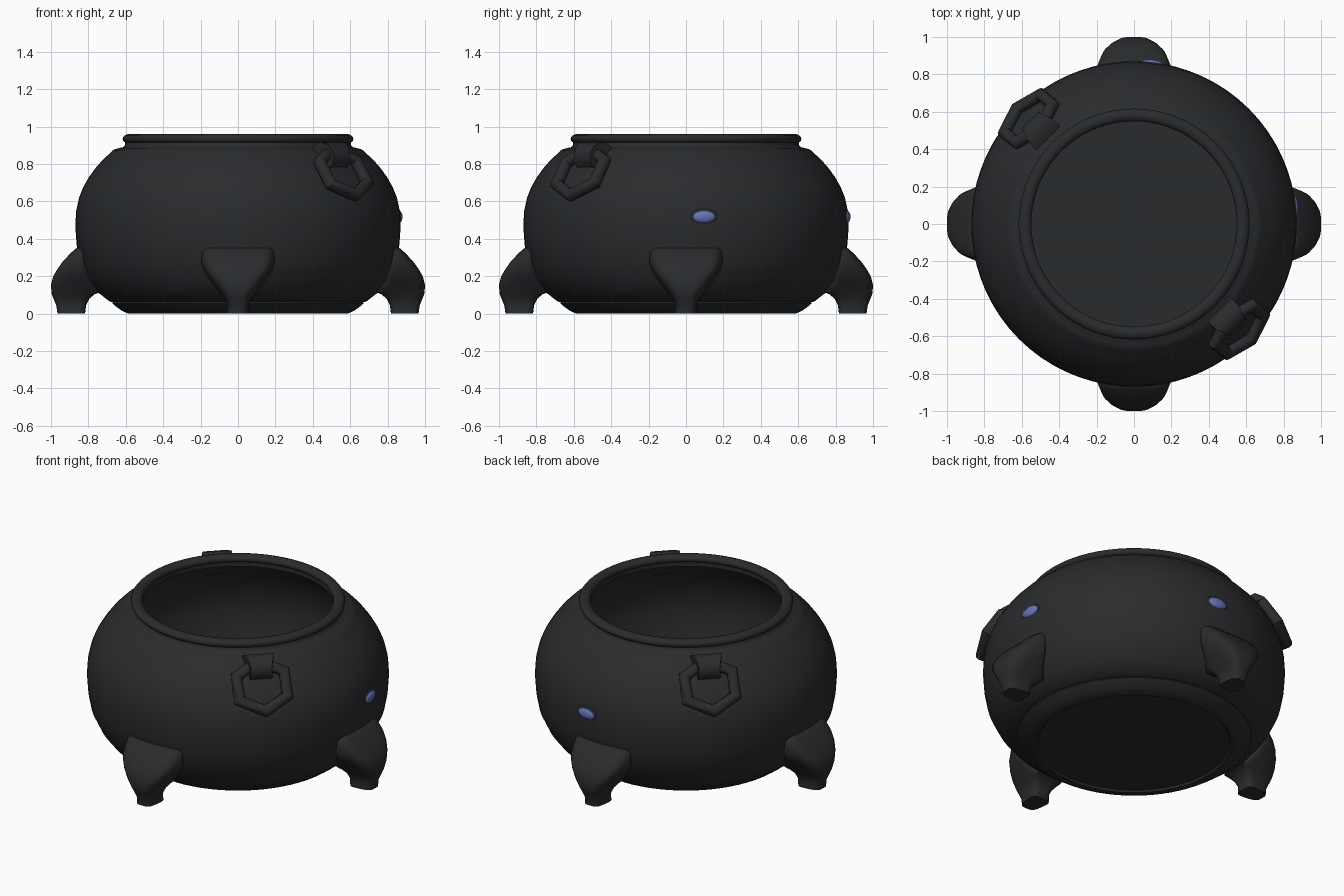
import bpy, bmesh
from math import sin, cos, pi, copysign
from mathutils import Matrix, Vector

if "Cube" in bpy.data.objects:
    bpy.data.objects.remove(bpy.data.objects["Cube"])


def material(name, rgb):
    m = bpy.data.materials.new(name)
    m.diffuse_color = (*rgb, 1)
    m.use_nodes = True
    m.node_tree.nodes["Principled BSDF"].inputs["Base Color"].default_value = m.diffuse_color
    return m


IRON = material("dark_iron", (0.023, 0.024, 0.026))
BLUE = material("blue_gem", (0.13, 0.17, 0.50))


def make(name, bm, mat, angle=40):
    bmesh.ops.recalc_face_normals(bm, faces=bm.faces)
    me = bpy.data.meshes.new(name)
    bm.to_mesh(me)
    bm.free()
    ob = bpy.data.objects.new(name, me)
    bpy.context.collection.objects.link(ob)
    me.materials.append(mat)
    bpy.ops.object.select_all(action='DESELECT')
    bpy.context.view_layer.objects.active = ob
    ob.select_set(True)
    bpy.ops.object.shade_smooth_by_angle(angle=angle * pi / 180)
    return ob


def loft(bm, rings, closed=False, caps=True):
    vs = [[bm.verts.new(p) for p in r] for r in rings]
    n, m = len(vs), len(vs[0])
    for i in range(n if closed else n - 1):
        a, b = vs[i], vs[(i + 1) % n]
        for j in range(m):
            k = (j + 1) % m
            bm.faces.new((a[j], a[k], b[k], b[j]))
    if caps and not closed:
        bm.faces.new(vs[0])
        bm.faces.new(vs[-1])


def circle(r, z, n=72):
    return [(r * cos(2 * pi * i / n), r * sin(2 * pi * i / n), z) for i in range(n)]


# Pot body: outer shell up, over the lip, and down the inside to the floor
outer = [(.55, .012), (.56, 0), (.585, 0), (.62, .015), (.655, .04), (.672, .055), (.668, .063),
         (.685, .064), (.75, .115), (.80, .18), (.845, .275), (.863, .37), (.87, .47),
         (.865, .55), (.85, .62), (.828, .675), (.797, .73), (.757, .785), (.715, .83),
         (.682, .86), (.668, .874), (.65, .882), (.615, .89), (.605, .90), (.60, .935)]
inner = [(.56, .935), (.56, .89), (.64, .865), (.70, .815), (.765, .735), (.81, .65), (.835, .55),
         (.84, .47), (.815, .29), (.765, .17), (.71, .10), (.66, .055), (.60, .04), (.55, .04)]
bm = bmesh.new()
loft(bm, [circle(r, z) for r, z in outer + inner])
make("pot_body", bm, IRON)

# Rolled rim
bm = bmesh.new()
lip = [(.583 + .034 * cos(a), .935 + .025 * sin(a)) for a in [2 * pi * i / 14 for i in range(14)]]
loft(bm, [circle(r, z) for r, z in lip], closed=True)
make("rim", bm, IRON, 60)

# Four stout legs, ending inside the pot wall: z, inner radius, outer radius, half width
leg = [(0, .818, .965, .06), (.045, .812, .972, .056), (.08, .795, .986, .07),
       (.105, .765, .996, .088), (.115, .735, .998, .096), (.155, .765, 1.0, .126),
       (.20, .79, .988, .157), (.24, .81, .965, .18), (.285, .825, .932, .188),
       (.33, .835, .888, .183), (.352, .835, .862, .168)]


def rounded(z, r0, r1, w, n=32):
    pts = []
    for i in range(n):
        a = 2 * pi * (i + .5) / n
        c, s = (copysign(abs(f(a)) ** .55, f(a)) for f in (cos, sin))
        # tapers to the outside, and the inner edge follows the round wall
        x = (r0 + r1) / 2 + c * (r1 - r0) / 2
        y = s * w * (1 - .14 * c)
        pts.append((x - .6 * y * y * (1 - c) / 2, y, z))
    return pts


for i, side in enumerate(("right", "back", "left", "front")):
    bm = bmesh.new()
    loft(bm, [rounded(*s) for s in leg])
    bm.transform(Matrix.Rotation(i * pi / 2, 4, 'Z'))
    make(side + "_leg", bm, IRON, 50)


# Hanging ring and its strap lie against the shoulder on opposite diagonals
def place(angle):
    n = Vector((cos(angle), sin(angle), 0))
    t = Vector((-sin(angle), cos(angle), 0))
    z = Vector((0, 0, 1))
    up, out = -.563 * n + .827 * z, .827 * n + .563 * z
    org = .79 * n + .76 * z
    return Matrix(((t.x, up.x, out.x, org.x), (t.y, up.y, out.y, org.y),
                   (t.z, up.z, out.z, org.z), (0, 0, 0, 1)))


strap = [(.185, -.045, .09), (.178, .02, .088), (.135, .054, .07), (.08, .05, .06),
         (.04, .02, .066), (.035, -.045, .066)]
for label, ang in (("front", -pi / 4), ("back", 3 * pi / 4)):
    M = place(ang)
    bm = bmesh.new()
    rings = []
    for i in range(6):
        a = -pi / 2 + i * pi / 3 + .04
        rings.append([((.162 + .037 * cos(b)) * cos(a), (.146 + .037 * cos(b)) * sin(a) - .008,
                       .003 + .034 * sin(b)) for b in [2 * pi * k / 12 for k in range(12)]])
    loft(bm, rings, closed=True)
    bm.transform(M)
    make(label + "_ring", bm, IRON)

    bm = bmesh.new()
    loft(bm, [[(k * w, y, h) for y, h, w in strap] for k in (-1, 1)])
    bm.transform(M)
    make(label + "_ring_strap", bm, IRON, 50)


# Oval gems in dark sockets on the right and back
def oval(name, mat, size, pos, angle):
    bm = bmesh.new()
    bmesh.ops.create_uvsphere(bm, u_segments=24, v_segments=14, radius=1)
    bm.transform(Matrix.Translation(pos) @ Matrix.Rotation(angle, 4, 'Z')
                 @ Matrix.Diagonal((*size, 1)))
    make(name, bm, mat, 60)


for label, pos, ang in (("right", (.857, .096, .518), .107),
                        ("back", (.096, .857, .518), pi / 2 - .107)):
    oval(label + "_gem", BLUE, (.022, .062, .034), pos, ang)
    oval(label + "_gem_socket", IRON, (.013, .072, .043), pos, ang)
